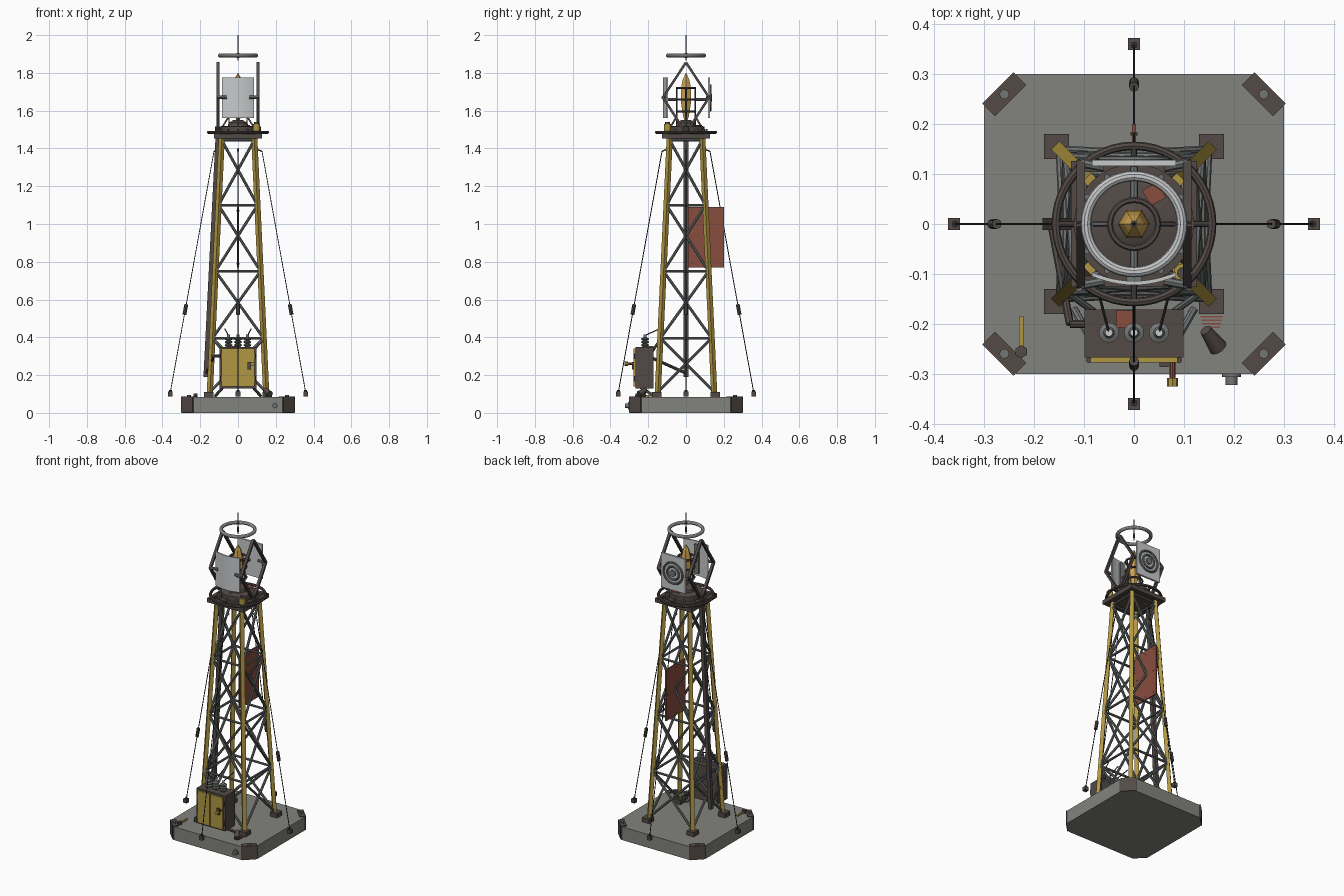
import bpy, bmesh, math
from mathutils import Vector, Matrix

if "Cube" in bpy.data.objects:
    bpy.data.objects.remove(bpy.data.objects["Cube"])

def mat(name, r, g, b):
    m = bpy.data.materials.new(name)
    m.diffuse_color = (r, g, b, 1)
    m.use_nodes = True
    m.node_tree.nodes["Principled BSDF"].inputs["Base Color"].default_value = m.diffuse_color
    return m

CONCRETE = mat("concrete_grey", 0.225, 0.23, 0.205)
GOLD = mat("mustard_paint", 0.44, 0.31, 0.055)
BROWN = mat("dark_brown_iron", 0.085, 0.068, 0.062)
STEEL = mat("steel_grey", 0.17, 0.18, 0.18)
BLACK = mat("black_cable", 0.035, 0.033, 0.03)
RUST = mat("rust_red", 0.25, 0.075, 0.05)
PALE = mat("pale_metal", 0.58, 0.59, 0.60)
AMBER = mat("amber_crystal", 0.60, 0.36, 0.08)

def finish(name, bm, m, smooth=True):
    bmesh.ops.recalc_face_normals(bm, faces=bm.faces)
    me = bpy.data.meshes.new(name)
    bm.to_mesh(me)
    bm.free()
    if smooth:
        me.polygons.foreach_set("use_smooth", [True] * len(me.polygons))
        me.set_sharp_from_angle(angle=math.radians(35))
    me.materials.append(m)
    ob = bpy.data.objects.new(name, me)
    bpy.context.collection.objects.link(ob)
    return ob

def box(name, c, s, m, rz=0.0):
    bm = bmesh.new()
    bmesh.ops.create_cube(bm, size=1, matrix=Matrix.Translation(c) @ Matrix.Rotation(rz, 4, 'Z') @ Matrix.Diagonal((*s, 1)))
    return finish(name, bm, m, False)

def axis_matrix(p, q, side=None):
    p, q = Vector(p), Vector(q)
    z = (q - p).normalized()
    if side is None:
        side = (1, 0, 0) if abs(z.x) < 0.9 else (0, 1, 0)
    x = Vector(side)
    x = (x - z * x.dot(z)).normalized()
    r = Matrix((x, z.cross(x), z)).transposed().to_4x4()
    return Matrix.Translation((p + q) / 2) @ r, (q - p).length

def rod(name, p, q, r, m, sides=8, r2=None):
    M, l = axis_matrix(p, q)
    bm = bmesh.new()
    bmesh.ops.create_cone(bm, cap_ends=True, segments=sides, radius1=r, radius2=r if r2 is None else r2, depth=l, matrix=M)
    return finish(name, bm, m, sides > 6)

def beam(name, p, q, w, d, m, side=(1, 0, 0)):
    M, l = axis_matrix(p, q, side)
    bm = bmesh.new()
    bmesh.ops.create_cube(bm, size=1, matrix=M @ Matrix.Diagonal((w, d, l, 1)))
    return finish(name, bm, m, False)

def lathe(name, prof, loc, m, sides=24, rot=None, closed=False):
    # revolve (radius, height) points round the z axis
    bm = bmesh.new()
    rings = []
    for r, z in prof:
        rings.append([bm.verts.new((r * math.cos(2 * math.pi * i / sides), r * math.sin(2 * math.pi * i / sides), z)) for i in range(sides)])
    pairs = list(zip(rings, rings[1:])) + ([(rings[-1], rings[0])] if closed else [])
    for a, b in pairs:
        for i in range(sides):
            j = (i + 1) % sides
            bm.faces.new((a[i], a[j], b[j], b[i]))
    if not closed:
        bm.faces.new(rings[0])
        bm.faces.new(rings[-1])
    bmesh.ops.transform(bm, matrix=Matrix.Translation(loc) @ (rot or Matrix()), verts=bm.verts)
    return finish(name, bm, m, sides > 6)

def torus(name, loc, R, r, m, sides=40, n=8, rot=None):
    prof = [(R + r * math.cos(2 * math.pi * k / n), r * math.sin(2 * math.pi * k / n)) for k in range(n)]
    return lathe(name, prof, loc, m, sides, rot, True)

def prism(name, pts, z0, z1, m):
    bm = bmesh.new()
    f = bm.faces.new([bm.verts.new((x, y, z0)) for x, y in pts])
    ex = bmesh.ops.extrude_face_region(bm, geom=[f])
    bmesh.ops.translate(bm, vec=(0, 0, z1 - z0), verts=[v for v in ex["geom"] if isinstance(v, bmesh.types.BMVert)])
    return finish(name, bm, m)

CORNERS = [(1, 1), (-1, 1), (-1, -1), (1, -1)]
DIRS = [(1, 0), (0, 1), (-1, 0), (0, -1)]
TO_Y = Matrix.Rotation(math.pi / 2, 4, 'X')

# base slab with armoured corners
a, b = 0.30, 0.235
prism("base_slab", [(a, -b), (a, b), (b, a), (-b, a), (-a, b), (-a, -b), (-b, -a), (b, -a)], 0, 0.083, CONCRETE)
for sx, sy in CORNERS:
    rz = -sx * sy * math.pi / 4
    box("corner_guard", (sx * 0.259, sy * 0.259, 0.044), (0.088, 0.036, 0.086), BROWN, rz)
    rod("corner_bolt", (sx * 0.259, sy * 0.259, 0.085), (sx * 0.259, sy * 0.259, 0.094), 0.01, STEEL)

# tapered legs, feet and lattice bracing
def leg_at(z):
    return 0.15 - (z - 0.09) * (0.15 - 0.086) / 1.37

for sx, sy in CORNERS:
    box("leg_foot", (sx * 0.155, sy * 0.155, 0.096), (0.05, 0.05, 0.028), BROWN)
    t, u = leg_at(0.09), leg_at(1.46)
    beam("tower_leg", (sx * t, sy * t, 0.09), (sx * u, sy * u, 1.46), 0.024, 0.022, GOLD, (-sy, sx, 0))
levels = [0.11, 0.395, 0.75, 1.10, 1.445]
for i, (dx, dy) in enumerate(DIRS):
    def pt(s, z):
        h = leg_at(z)
        return (dx * h - dy * s * h, dy * h + dx * s * h, z)
    for z0, z1 in zip(levels, levels[1:]):
        rod("lattice_brace", pt(-1, z0), pt(1, z1), 0.0075, STEEL)
        rod("lattice_brace", pt(1, z0), pt(-1, z1), 0.0075, STEEL)
        rod("lattice_rail", pt(-1, z1), pt(1, z1), 0.007, STEEL)

# cable tray on the left face, with conduit to the cabinet
beam("cable_tray", (-0.172, 0, 0.19), (-0.108, 0, 1.46), 0.022, 0.024, BROWN)
rod("conduit", (-0.165, 0, 0.21), (-0.128, -0.2, 0.30), 0.008, BROWN)
rod("conduit_end", (-0.128, -0.2, 0.30), (-0.095, -0.2, 0.30), 0.008, BROWN)

# rust coloured sheet with rivets
box("rust_panel", (0, 0.105, 0.93), (0.008, 0.19, 0.32), RUST)
for y in (0.03, 0.105, 0.18):
    for z in (0.79, 0.93, 1.07):
        rod("panel_rivet", (-0.007, y, z), (0.007, y, z), 0.004, BROWN, 6)

# guy wires with turnbuckles and anchors
for dx, dy in DIRS:
    def g(z):
        r = 0.127 + (1.385 - z) * 0.232 / 1.28
        return Vector((dx * r, dy * r, z))
    rod("guy_wire", g(1.385), g(0.11), 0.0024, BLACK, 6)
    rod("turnbuckle", g(0.575), g(0.52), 0.010, BROWN)
    box("guy_anchor", (dx * 0.359, dy * 0.359, 0.1), (0.024, 0.024, 0.024), BROWN)
    rod("anchor_eye", (dx * 0.357, dy * 0.357, 0.11), (dx * 0.357, dy * 0.357, 0.122), 0.007, BLACK)
    rod("wire_bracket", (dx * 0.09, dy * 0.09, 1.40), g(1.385), 0.004, STEEL)

# top platform, turntable and guard ring
for s in (-1, 1):
    box("platform_beam_side", (s * 0.115, 0, 1.465), (0.022, 0.252, 0.026), BROWN)
    box("platform_beam_cross", (0, s * 0.115, 1.465), (0.252, 0.022, 0.026), BROWN)
lathe("platform_deck", [(0.12, 1.468), (0.12, 1.486), (0.097, 1.486), (0.097, 1.515), (0.085, 1.52)], (0, 0, 0), BROWN, 32)
torus("guard_ring", (0, 0, 1.485), 0.156, 0.0085, BROWN, 48)
for k in range(12):
    c, s = math.cos(k * math.pi / 6), math.sin(k * math.pi / 6)
    rod("deck_bolt", (c * 0.108, s * 0.108, 1.48), (c * 0.108, s * 0.108, 1.502), 0.006, STEEL, 6)
    if k % 3 == 0:
        rod("ring_bracket", (c * 0.1, s * 0.1, 1.485), (c * 0.156, s * 0.156, 1.485), 0.006, BROWN)
box("deck_rust_patch", (0.04, 0.06, 1.521), (0.035, 0.035, 0.004), RUST, 0.5)
rod("beacon_box", (0.098, -0.098, 1.485), (0.098, -0.098, 1.53), 0.019, GOLD, 12)
rod("beacon_cap", (0.098, -0.098, 1.53), (0.098, -0.098, 1.54), 0.012, BROWN, 12)

# diamond side frames
for s in (-1, 1):
    x = s * 0.106
    path = [(0.012, 1.50), (0.122, 1.67), (0, 1.855), (-0.122, 1.67), (-0.012, 1.50)]
    for (y0, z0), (y1, z1) in zip(path, path[1:]):
        beam("yoke_bar", (x, y0, z0), (x, y1, z1), 0.017, 0.013, BROWN)
    for y in (-0.122, 0.122):
        rod("panel_arm", (x, y, 1.67), (s * 0.06, y * 0.93, 1.67), 0.009, STEEL)
    rod("yoke_foot", (x, 0, 1.48), (x, 0, 1.515), 0.016, BROWN)

# amber crystal in its cage
lathe("crystal", [(0.001, 1.53), (0.017, 1.57), (0.032, 1.65), (0.03, 1.72), (0.02, 1.765), (0.001, 1.80)], (0, 0, 0), AMBER, 6)
lathe("crystal_seat", [(0.055, 1.515), (0.05, 1.535), (0.025, 1.55)], (0, 0, 0), BROWN, 16)
for z in (1.595, 1.66, 1.72):
    torus("cage_ring", (0, 0, z), 0.048, 0.006, BROWN, 24, 6)
for k, (dx, dy) in enumerate(DIRS):
    rod("cage_upright", (dx * 0.048, dy * 0.048, 1.53), (dx * 0.048, dy * 0.048, 1.725), 0.004, BROWN, 6)
    rod("cage_strut", (dx * 0.048, dy * 0.048, 1.57), (dx * 0.085, dy * 0.085, 1.51), 0.005, STEEL, 6)

# curved front reflector and flat rear dish panel
xs = [-0.084 + 0.014 * i for i in range(13)]
outer = [(x, -0.122 + 0.018 * (x / 0.084) ** 2) for x in xs]
prism("front_reflector", outer + [(x, y + 0.008) for x, y in reversed(outer)], 1.56, 1.775, PALE)
box("front_reflector_spine", (0, -0.108, 1.668), (0.03, 0.016, 0.18), STEEL)
box("rear_panel", (0, 0.122, 1.668), (0.168, 0.012, 0.215), PALE)
for R, m in ((0.065, STEEL), (0.04, STEEL)):
    torus("rear_dish_ring", (0, 0.129, 1.668), R, 0.007, m, 32, 8, TO_Y)
rod("rear_dish_hub", (0, 0.125, 1.668), (0, 0.137, 1.668), 0.02, STEEL, 20)
for s in (-1, 1):
    rod("panel_support", (0, s * 0.048, 1.66), (0, s * 0.115, 1.66), 0.008, STEEL)

# halo and lightning spike
torus("halo_ring", (0, 0, 1.892), 0.096, 0.0105, PALE, 48, 10)
rod("spike", (0, 0, 1.865), (0, 0, 2.0), 0.004, BLACK, 8, 0.0015)
rod("spike_collar", (0, 0, 1.88), (0, 0, 1.905), 0.007, BROWN)

# electrical cabinet
box("cabinet_body", (0, -0.219, 0.24), (0.198, 0.096, 0.22), BROWN)
for s in (-1, 1):
    box("cabinet_door", (s * 0.0445, -0.271, 0.24), (0.085, 0.012, 0.2), GOLD)
    for z in (0.18, 0.30):
        rod("door_hinge", (s * 0.09, -0.272, z - 0.015), (s * 0.09, -0.272, z + 0.015), 0.006, BROWN)
    rod("cabinet_prop", (s * 0.08, -0.24, 0.135), (s * 0.12, -0.17, 0.09), 0.008, STEEL)
    rod("cabinet_stay", (s * 0.08, -0.175, 0.33), (s * 0.135, -0.135, 0.39), 0.007, STEEL)
box("door_lock", (0.06, -0.28, 0.25), (0.018, 0.012, 0.04), BROWN)
rod("lever_stem", (0.077, -0.275, 0.26), (0.077, -0.312, 0.26), 0.006, RUST)
rod("lever_knob", (0.077, -0.308, 0.26), (0.077, -0.325, 0.26), 0.011, GOLD, 8)
box("cabinet_rust_patch", (-0.018, -0.19, 0.351), (0.035, 0.035, 0.004), RUST)
for x in (-0.05, 0, 0.05):
    prof = [(0.012, 0.35)]
    for k in range(3):
        z = 0.356 + k * 0.016
        prof += [(0.02, z), (0.02, z + 0.006), (0.011, z + 0.010)]
    lathe("insulator", prof + [(0.006, 0.41)], (x, -0.217, 0), PALE if x == 9 else STEEL, 16)
    rod("insulator_cap", (x, -0.217, 0.40), (x, -0.217, 0.414), 0.008, PALE)
    rod("insulator_lead", (x, -0.217, 0.41), (x * 1.4, -0.14, 0.445), 0.003, BLACK, 6)

# loose fittings on the base
beam("lever_bar", (-0.225, -0.185, 0.09), (-0.225, -0.25, 0.09), 0.009, 0.009, GOLD)
rod("lever_nut", (-0.225, -0.255, 0.083), (-0.225, -0.255, 0.102), 0.013, BROWN, 6)
rod("floodlight", (0.143, -0.212, 0.125), (0.168, -0.247, 0.098), 0.012, BROWN, 12, 0.019)
rod("floodlight_stem", (0.15, -0.22, 0.083), (0.15, -0.22, 0.115), 0.007, STEEL)
for k in range(4):
    box("rust_streak", (0.155, -0.185 - k * 0.007, 0.084), (0.045 - k * 0.004, 0.003, 0.003), RUST)
rod("base_socket", (0.195, -0.298, 0.038), (0.195, -0.322, 0.038), 0.012, STEEL, 12)
rod("base_socket_flange", (0.195, -0.298, 0.038), (0.195, -0.306, 0.038), 0.019, STEEL, 12)
